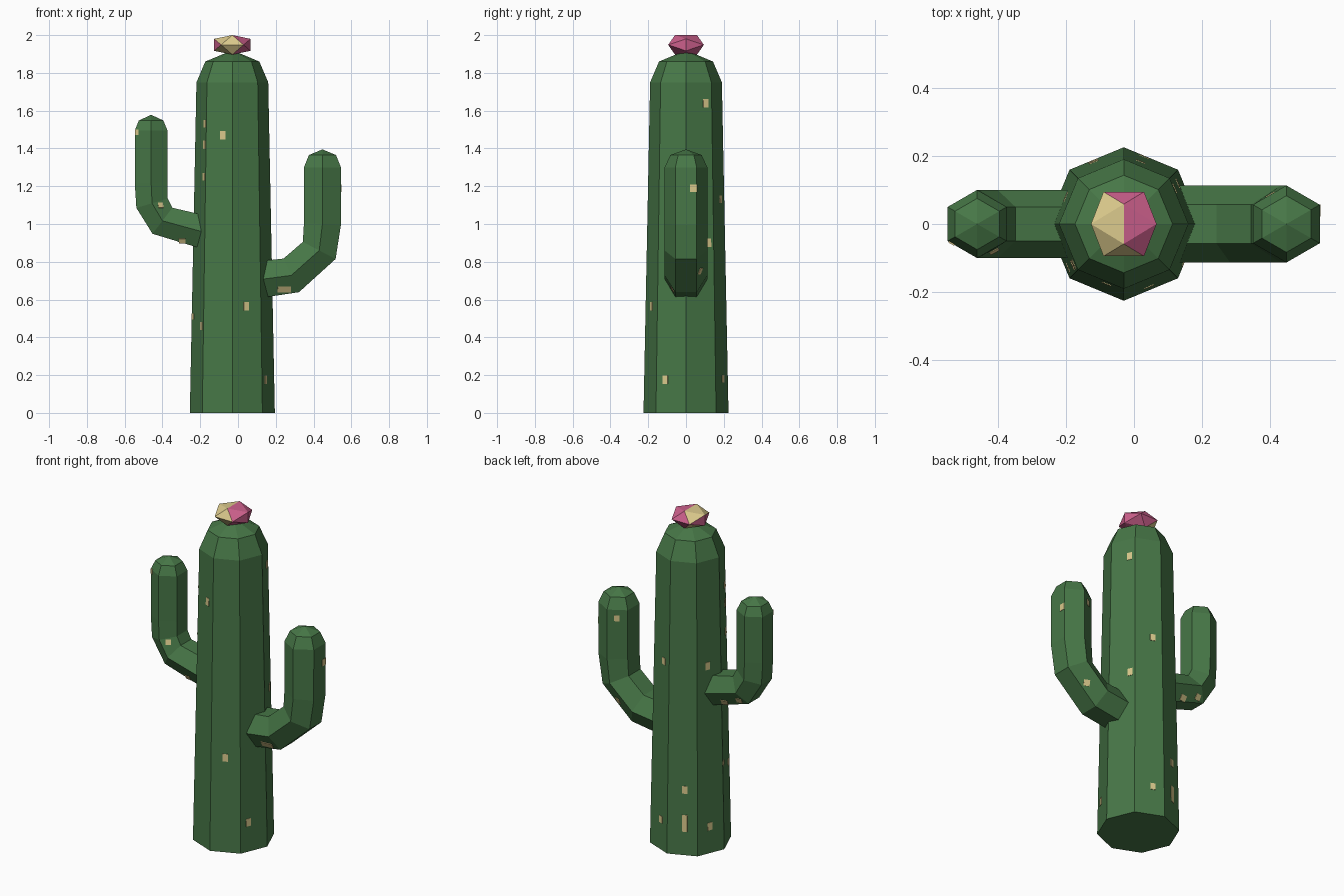
import bpy, bmesh, math
from mathutils import Vector, Matrix
from mathutils.bvhtree import BVHTree

if "Cube" in bpy.data.objects:
    bpy.data.objects.remove(bpy.data.objects["Cube"])


def material(name, rgb):
    m = bpy.data.materials.new(name)
    m.diffuse_color = (*rgb, 1)
    m.use_nodes = True
    m.node_tree.nodes["Principled BSDF"].inputs["Base Color"].default_value = m.diffuse_color
    return m


GREEN = material("cactus green", (0.063, 0.185, 0.063))
BEIGE = material("spine beige", (0.70, 0.58, 0.26))
PINK = material("flower pink", (0.60, 0.115, 0.26))


def finish(name, bm, *mats):
    bmesh.ops.recalc_face_normals(bm, faces=bm.faces[:])
    me = bpy.data.meshes.new(name)
    bm.to_mesh(me)
    bm.free()
    for m in mats:
        me.materials.append(m)
    ob = bpy.data.objects.new(name, me)
    bpy.context.collection.objects.link(ob)
    return ob


def tube(name, path, sides):
    """Faceted tube along (x, z, radius) points in the y = 0 plane, ending in a point."""
    bm = bmesh.new()
    side = Vector((0, 1, 0))
    pts = [Vector((x, 0, z)) for x, z, r in path]
    rings = []
    for i, p in enumerate(pts[:-1]):
        t = (pts[i + 1] - p).normalized()
        if i:
            t = (t + (p - pts[i - 1]).normalized()).normalized()
        n = t.cross(side)
        r = path[i][2]
        rings.append([bm.verts.new(p + r * (side * math.cos(a) + n * math.sin(a)))
                      for a in (2 * math.pi * k / sides for k in range(sides))])
    tip = bm.verts.new(pts[-1])
    bm.faces.new(rings[0])
    for a, b in zip(rings, rings[1:]):
        for k in range(sides):
            j = (k + 1) % sides
            bm.faces.new((a[k], a[j], b[j], b[k]))
    for k in range(sides):
        bm.faces.new((rings[-1][k], rings[-1][(k + 1) % sides], tip))
    return finish(name, bm, GREEN)


def spots(name, target, rays):
    """Thin plates laid on the target where each ray (origin, direction, width, height) hits."""
    me = target.data
    tree = BVHTree.FromPolygons([v.co for v in me.vertices],
                                [p.vertices[:] for p in me.polygons])
    bm = bmesh.new()
    for origin, direction, w, h in rays:
        hit, n, _, _ = tree.ray_cast(Vector(origin), Vector(direction).normalized())
        if hit is None:
            continue
        u = Vector((0, 0, 1)).cross(n).normalized()
        v = n.cross(u)
        rot = Matrix((u, v, n)).transposed().to_4x4()
        bmesh.ops.create_cube(bm, size=1, matrix=Matrix.Translation(hit) @ rot
                              @ Matrix.Diagonal((w, h, 0.005, 1)))
    return finish(name, bm, BEIGE)


# Trunk and two bent arms
CX = -0.03
trunk = tube("trunk", [(CX, 0, 0.225), (CX, 1.75, 0.19), (CX, 1.86, 0.143), (CX, 1.92, 0)], 8)
right_arm = tube("right_arm", [(0.07, 0.70, 0.113), (0.282, 0.728, 0.113), (0.43, 0.86, 0.113),
                               (0.447, 1.0, 0.113), (0.447, 1.30, 0.113),
                               (0.447, 1.365, 0.083), (0.447, 1.395, 0)], 6)
left_arm = tube("left_arm", [(-0.12, 0.94, 0.10), (-0.21, 0.965, 0.10), (-0.40, 1.017, 0.10),
                             (-0.455, 1.11, 0.10), (-0.46, 1.22, 0.10), (-0.46, 1.495, 0.10),
                             (-0.46, 1.548, 0.075), (-0.46, 1.578, 0)], 6)

# Beige spine spots on the trunk: angle around the axis, height, plate height
trunk_spots = [(254, 1.47, .045), (292, .565, .045), (35, 1.64, .045), (328, .175, .045),
               (37, .90, .045), (75, 1.13, .04), (73, .18, .04), (219, 1.53, .04),
               (219, 1.42, .045), (219, 1.25, .04), (218, .46, .04), (184, .51, .03),
               (116, .39, .045), (116, .19, .10), (156, .16, .045), (155, 1.12, .045)]
rays = []
for deg, z, h in trunk_spots:
    d = Vector((math.cos(math.radians(deg)), math.sin(math.radians(deg)), 0))
    rays.append((Vector((CX, 0, z)) + d, -d, 0.03, h))
spots("trunk_spines", trunk, rays)

# Spine spots on the arms, cast from the front, back and outer sides
F, B = (0, 1, 0), (0, -1, 0)
spots("right_arm_spines", right_arm, [
    ((.245, -1, .655), F, .07, .035), ((.39, -1, .69), F, .03, .035),
    ((1, .04, 1.19), (-1, 0, 0), .035, .04),
    ((.40, 1, .75), B, .035, .035), ((.40, 1, 1.25), B, .03, .035)])
spots("left_arm_spines", left_arm, [
    ((-.41, -1, 1.10), F, .03, .03), ((-.295, -1, .91), F, .035, .03),
    ((-.535, -1, 1.485), F, .02, .03),
    ((-.30, 1, .92), B, .04, .035), ((-.40, 1, .96), B, .035, .035)])

# Flower: a flattened icosahedron, pink with beige petals on the front left
bm = bmesh.new()
a, b = 0.526, 0.851
for s in (-1, 1):
    for t in (-1, 1):
        for x, y, z in ((s * a, t * b, 0), (s * b, 0, t * a), (0, s * a, t * b)):
            bm.verts.new((CX + 0.113 * x, 0.111 * y, 1.9485 + 0.0605 * z))
bmesh.ops.convex_hull(bm, input=bm.verts[:])
bmesh.ops.recalc_face_normals(bm, faces=bm.faces[:])
for f in bm.faces:
    f.normal_update()
    n = f.normal
    if abs(n.z) > 0.1 and (n.x < -0.1 or (abs(n.x) < 0.1 and n.y < 0)):
        f.material_index = 1
finish("flower", bm, PINK, BEIGE)
